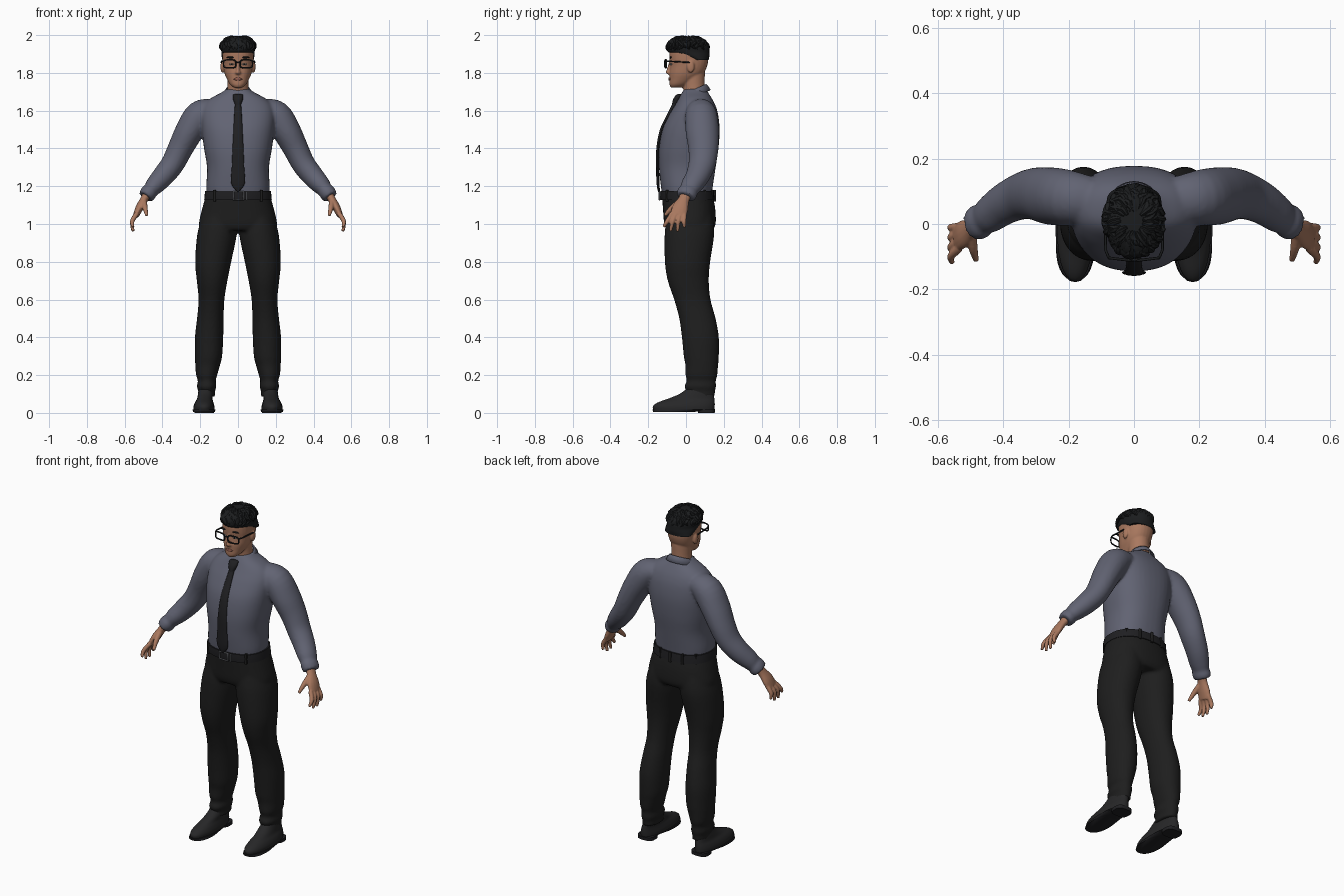
import bpy, bmesh, math, random
from mathutils import Vector

random.seed(4)
if "Cube" in bpy.data.objects:
    bpy.data.objects.remove(bpy.data.objects["Cube"])


def material(name, *rgb):
    m = bpy.data.materials.new(name)
    m.use_nodes = True
    m.diffuse_color = (*rgb, 1)
    m.node_tree.nodes["Principled BSDF"].inputs["Base Color"].default_value = (*rgb, 1)
    return m


SHIRT = material("slate shirt cloth", .12, .125, .17)
CLOTH = material("black trouser cloth", .013, .013, .013)
SHOE = material("shoe leather", .02, .02, .021)
HAIR = material("black hair", .011, .012, .013)
SKIN = material("tan skin", .40, .19, .115)
TIE = material("tie and belt black", .014, .014, .016)
METAL = material("buckle steel", .2, .21, .23)
LIP = material("lip brown", .27, .105, .075)
WHITE = material("eye white", .5, .5, .5)


def smooth_rows(rows, steps=4):
    """Catmull-Rom interpolation of ring parameters."""
    rows = [Vector(r) for r in rows]
    out = []
    for i in range(len(rows) - 1):
        a, b, c, d = (rows[min(max(i + k, 0), len(rows) - 1)] for k in (-1, 0, 1, 2))
        for s in range(steps):
            t = s / steps
            out.append((b * 2 + (c - a) * t + (a * 2 - b * 5 + c * 4 - d) * t ** 2
                        + (b * 3 - a - c * 3 + d) * t ** 3) / 2)
    return out + [rows[-1]]


def loft(bm, rows, level=False, power=2.0, n=28):
    """Closed skin through rings of centre x, y, z and two radii."""
    rows = smooth_rows(rows)
    rings = []
    for i, r in enumerate(rows):
        c = Vector(r[:3])
        t = Vector(rows[min(i + 1, len(rows) - 1)][:3]) - Vector(rows[max(i - 1, 0)][:3])
        t = Vector((0, 0, 1)) if level else t.normalized()
        v = Vector((0, 1, 0))
        v = (v - t * v.dot(t)).normalized()
        u = v.cross(t)
        ring = []
        for k in range(n):
            co, si = math.cos(math.tau * k / n), math.sin(math.tau * k / n)
            p = u * math.copysign(abs(co) ** (2 / power), co) * r[3]
            q = v * math.copysign(abs(si) ** (2 / power), si) * r[4]
            ring.append(bm.verts.new(c + p + q))
        rings.append(ring)
    for a, b in zip(rings, rings[1:]):
        for k in range(n):
            bm.faces.new((a[k], a[k - 1], b[k - 1], b[k]))
    bm.faces.new(rings[0])
    bm.faces.new(rings[-1][::-1])


def stack(bm, rows, power=2.0, n=28, side=1):
    """Level rings given as height, x span and y span (x span mirrored if single)."""
    full = [(z, *(xs if len(xs) == 2 else (-xs[0], xs[0])), a, b) for z, *xs, a, b in rows]
    loft(bm, [(side * (l + r) / 2, (a + b) / 2, z, (r - l) / 2, (b - a) / 2)
              for z, l, r, a, b in full], True, power, n)


def ball(bm, c, r):
    new = bmesh.ops.create_uvsphere(bm, u_segments=16, v_segments=10, radius=1)["verts"]
    for v in new:
        v.co = Vector([c[i] + v.co[i] * r[i] for i in range(3)])


def finish(name, bm, mat, voxel=0, relax=4, angle=50):
    bmesh.ops.recalc_face_normals(bm, faces=bm.faces)
    me = bpy.data.meshes.new(name)
    bm.to_mesh(me)
    bm.free()
    me.materials.append(mat)
    me.polygons.foreach_set("use_smooth", [True] * len(me.polygons))
    me.set_sharp_from_angle(angle=math.radians(angle))
    ob = bpy.data.objects.new(name, me)
    bpy.context.collection.objects.link(ob)
    if voxel:
        m = ob.modifiers.new("Merge", "REMESH")
        m.mode, m.voxel_size, m.use_smooth_shade = "VOXEL", voxel, True
        m = ob.modifiers.new("Relax", "SMOOTH")
        m.factor, m.iterations = .5, relax
    return ob


def wire(name, loops, mat, depth):
    cu = bpy.data.curves.new(name, "CURVE")
    cu.dimensions, cu.bevel_depth, cu.bevel_resolution = "3D", depth, 1
    for pts, closed in loops:
        sp = cu.splines.new("POLY")
        sp.points.add(len(pts) - 1)
        for p, co in zip(sp.points, pts):
            p.co = (*co, 1)
        sp.use_cyclic_u = closed
    cu.materials.append(mat)
    bpy.context.collection.objects.link(bpy.data.objects.new(name, cu))


# Shirt: torso and both sleeves merged into one cloth
bm = bmesh.new()
stack(bm, [(1.15, .165, -.125, .135), (1.2, .168, -.133, .142), (1.3, .164, -.143, .157),
           (1.4, .18, -.143, .172), (1.5, .192, -.125, .178), (1.58, .195, -.088, .17),
           (1.63, .18, -.058, .155), (1.665, .145, -.038, .137), (1.695, .09, -.022, .118),
           (1.715, .06, -.01, .105)], 2.35, 40)
for s in (-1, 1):
    loft(bm, [(s * x, y, z, a, b) for x, y, z, a, b in (
        (.13, .075, 1.605, .06, .07), (.2, .08, 1.575, .08, .085), (.258, .086, 1.49, .075, .088),
        (.305, .092, 1.40, .067, .08), (.345, .085, 1.32, .062, .072), (.395, .062, 1.255, .058, .064),
        (.44, .03, 1.205, .05, .057), (.462, .015, 1.178, .041, .05), (.472, .008, 1.167, .045, .055),
        (.49, -.002, 1.143, .041, .05))])
finish("shirt", bm, SHIRT, .009)

# Collar: open band with two pointed flaps
bm = bmesh.new()
cols = []
for k in range(41):
    f = k / 20 - 1
    point = max(0, abs(f) - .6) / .4
    col = []
    for drop, gap, grow in ((0, 8, 1), (.2, 10, 1.08), (1, 34, 1.34)):
        t = math.radians(90 + f * (180 - gap))
        top = 1.712 + .03 * math.sin(t)
        col.append(bm.verts.new((.064 * grow * math.cos(t), .04 + .068 * grow * math.sin(t),
                                 top - drop * (.032 + .022 * point))))
    cols.append(col)
for a, b in zip(cols, cols[1:]):
    for j in (0, 1):
        bm.faces.new((a[j], b[j], b[j + 1], a[j + 1]))
finish("collar", bm, SHIRT).modifiers.new("Thickness", "SOLIDIFY").thickness = .007

# Necktie with knot
bm = bmesh.new()
stack(bm, [(1.17, .004, -.148, -.138), (1.215, .036, -.156, -.14), (1.3, .033, -.158, -.142),
           (1.4, .029, -.157, -.14), (1.5, .024, -.138, -.118), (1.58, .02, -.1, -.08),
           (1.64, .016, -.07, -.045)], n=16)
stack(bm, [(1.63, .015, -.075, -.04), (1.66, .026, -.068, -.03), (1.682, .027, -.054, -.02),
           (1.687, .018, -.045, -.02)], n=16)
finish("necktie", bm, TIE)

# Belt, its loops and buckle
bm = bmesh.new()
stack(bm, [(1.127, .179, -.134, .152), (1.15, .177, -.136, .15), (1.175, .174, -.136, .147)], 2.35, 40)
finish("belt", bm, TIE)
bm = bmesh.new()
for t in (40, 65, 90, 115, 140, 225, 315):
    x, y = .16 * math.cos(math.radians(t)), .148 * math.sin(math.radians(t))
    x, y = x * 1.1, y + .004
    stack(bm, [(1.12, x - .007, x + .007, y - .007, y + .007),
               (1.18, x - .007, x + .007, y - .007, y + .007)], 4, 12)
finish("belt_loops", bm, CLOTH)
wire("buckle", [([(x, -.14, z) for x, z in ((-.025, 1.128), (.03, 1.128), (.03, 1.172), (-.025, 1.172))], True),
                ([(.047, -.138, 1.128), (.047, -.138, 1.172)], False)], METAL, .0045)

# Trousers: seat and legs merged
bm = bmesh.new()
stack(bm, [(.965, .19, -.1, .14), (1.0, .207, -.115, .157), (1.08, .19, -.122, .155),
           (1.15, .17, -.127, .142)], 2.3, 40)
for s in (-1, 1):
    stack(bm, [(1.05, .012, .185, -.1, .14), (.95, .006, .215, -.113, .15), (.8, .036, .227, -.112, .128),
               (.7, .056, .218, -.097, .121), (.6, .072, .209, -.063, .13), (.5, .076, .217, -.036, .157),
               (.4, .078, .228, -.022, .174), (.3, .084, .228, -.012, .174), (.25, .096, .226, -.003, .17),
               (.2, .11, .222, -.003, .166), (.17, .118, .212, .004, .158), (.14, .114, .218, -.01, .16),
               (.115, .122, .21, .002, .154), (.085, .12, .212, -.01, .154)], 2.1, side=s)
finish("trousers", bm, CLOTH, .009)

# Shoes with sole and heel
for s, label in ((-1, "right"), (1, "left")):
    bm = bmesh.new()
    stack(bm, [(.014, .125, .235, -.172, .15), (.035, .125, .235, -.175, .152), (.055, .13, .228, -.15, .152),
               (.075, .135, .217, -.095, .15), (.1, .132, .212, -.035, .146), (.125, .135, .208, 0, .14)],
          2.2, side=s)
    finish(label + "_shoe", bm, SHOE)
    bm = bmesh.new()
    stack(bm, [(.005, .121, .239, -.174, .04), (.018, .12, .24, -.178, .154)], 2.3, side=s)
    stack(bm, [(0, .128, .23, .065, .152), (.02, .128, .23, .06, .154)], 3, side=s)
    finish(label + "_sole", bm, TIE)

# Hands: palm, four fingers and thumb merged
for s, label in ((-1, "right"), (1, "left")):
    bm = bmesh.new()
    parts = [[(.475, .005, 1.165, .025, .032), (.497, -.012, 1.13, .021, .03),
              (.522, -.03, 1.085, .021, .043), (.54, -.042, 1.045, .016, .043)],
             [(.497, -.03, 1.12, .015, .017), (.492, -.075, 1.085, .014, .015),
              (.483, -.112, 1.045, .008, .009)]]
    for k, (tip_y, tip_z) in enumerate(((-.118, .985), (-.082, .962), (-.045, .96), (-.008, .982))):
        y = -.074 + .022 * k
        parts.append([(.535, y, 1.055, .013, .013), (.56, (y + tip_y) / 2 - .003, 1.015, .012, .012),
                      (.556, tip_y, tip_z, .008, .008)])
    for part in parts:
        loft(bm, [(s * r[0], *r[1:]) for r in part], n=14)
    finish(label + "_hand", bm, SKIN, .0045, 3)

# Head: skull, neck, nose, ears merged
bm = bmesh.new()
stack(bm, [(1.722, .022, -.08, -.02), (1.738, .042, -.087, .01), (1.77, .06, -.087, .06),
           (1.80, .072, -.088, .095), (1.84, .079, -.084, .113), (1.88, .083, -.088, .118),
           (1.92, .081, -.085, .115), (1.96, .06, -.05, .085)], 2.25)
stack(bm, [(1.66, .066, -.01, .11), (1.72, .056, -.015, .1), (1.80, .058, -.02, .1)])
stack(bm, [(1.79, .011, -.093, -.06), (1.80, .018, -.107, -.06), (1.815, .011, -.104, -.06),
           (1.86, .008, -.09, -.06)], n=12)
for s in (-1, 1):
    ball(bm, (s * .083, .025, 1.832), (.01, .02, .032))
finish("head", bm, SKIN, .005, 3)

# Face details
bm = bmesh.new()
stack(bm, [(1.76, .012, -.092, -.07), (1.767, .024, -.093, -.07), (1.775, .012, -.092, -.07)], n=12)
finish("lips", bm, LIP)
for name, mat, size, at in (("eyes", WHITE, (.013, .006, .005), (.034, -.079, 1.846)),
                            ("irises", HAIR, (.005, .004, .005), (.034, -.083, 1.846)),
                            ("eyebrows", HAIR, (.024, .006, .005), (.038, -.081, 1.882))):
    bm = bmesh.new()
    for s in (-1, 1):
        ball(bm, (s * at[0], *at[1:]), size)
    finish(name, bm, mat)

# Glasses: two rims, bridge and temples
loops = [([(-.012, -.11, 1.857), (.012, -.11, 1.857)], False)]
for s in (-1, 1):
    rim = []
    for k in range(24):
        c, d = math.cos(math.tau * k / 24), math.sin(math.tau * k / 24)
        x = .044 + .033 * math.copysign(abs(c) ** .5, c)
        rim.append((s * x, -.113 + x * .12, 1.848 + .021 * math.copysign(abs(d) ** .5, d)))
    loops.append((rim, True))
    loops.append(([(s * .077, -.104, 1.861), (s * .087, -.08, 1.861), (s * .088, .02, 1.855)], False))
wire("glasses", loops, HAIR, .0042)

# Hair: cap plus layered tufts sweeping out from the crown
bm = bmesh.new()
stack(bm, [(1.868, .083, .03, .12), (1.89, .087, -.04, .124), (1.91, .088, -.094, .124),
           (1.935, .09, -.104, .122), (1.965, .08, -.095, .108), (1.985, .055, -.065, .075),
           (1.992, .02, -.03, .04)])
for k in range(90):
    t = math.tau * (k * .618 % 1)
    start = random.uniform(.25, .9)
    rows = []
    for j, width in enumerate((.007, .015, .012, .002)):
        e = start + j * .24
        a = t + j * random.uniform(-.1, .14)
        low = 1.872 - .02 * math.sin(a)
        rows.append((.091 * math.sin(e) * math.cos(a), .008 + .113 * math.sin(e) * math.sin(a),
                     max(low, 1.922 + .07 * math.cos(e)), width, width * .7))
    loft(bm, rows, n=8)
for v in bm.verts:
    v.co.z = min(v.co.z, 2)
finish("hair", bm, HAIR, angle=40)
